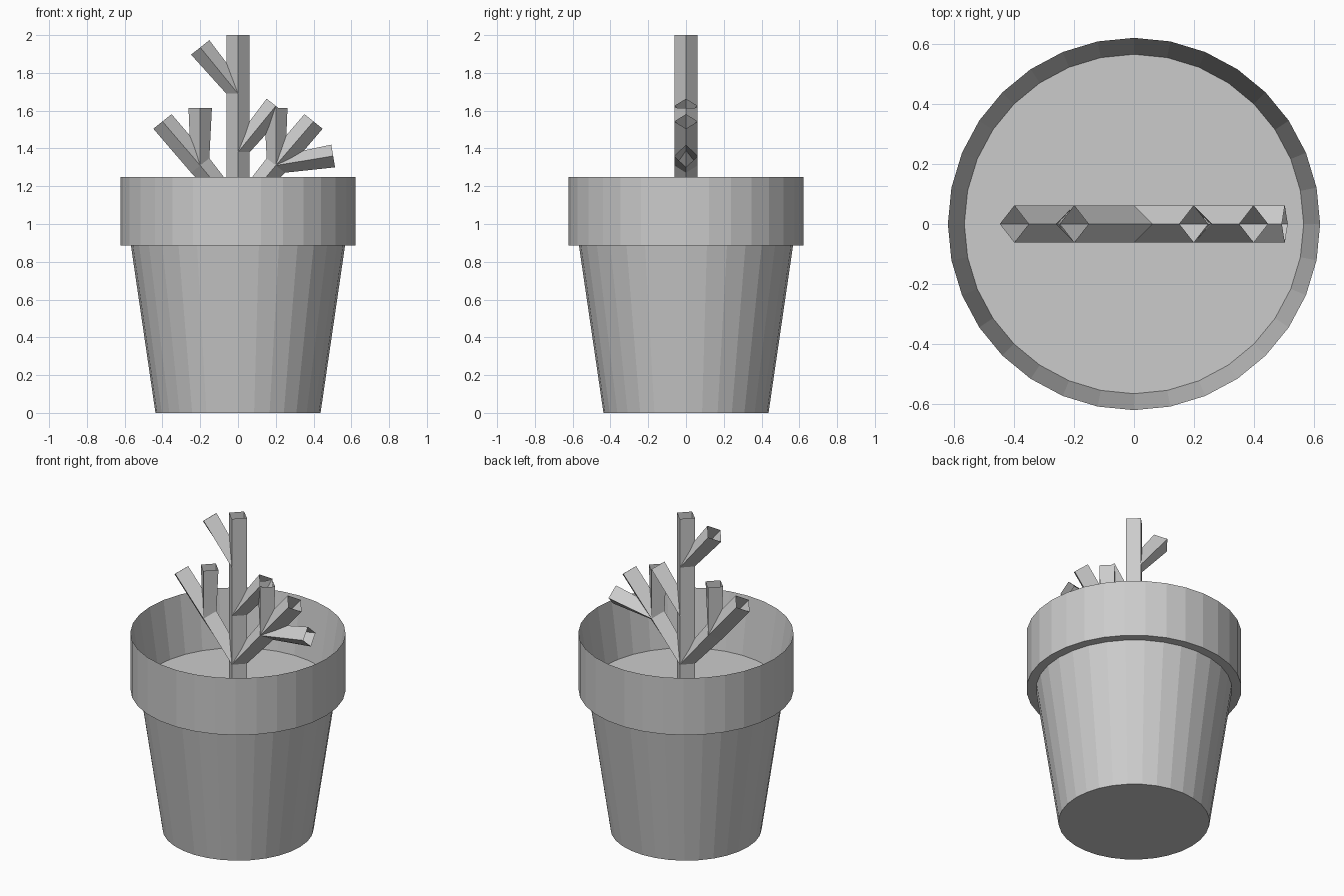
import bpy, bmesh
from math import sin, cos, pi

if "Cube" in bpy.data.objects:
    bpy.data.objects.remove(bpy.data.objects["Cube"])

SIDES = 32


def make_object(name, bm):
    mesh = bpy.data.meshes.new(name)
    bm.to_mesh(mesh)
    bm.free()
    obj = bpy.data.objects.new(name, mesh)
    bpy.context.collection.objects.link(obj)
    return obj


def circle(bm, r, z):
    return [bm.verts.new((r * cos(2 * pi * i / SIDES), r * sin(2 * pi * i / SIDES), z))
            for i in range(SIDES)]


def bridge(bm, a, b):
    n = len(a)
    for i in range(n):
        j = (i + 1) % n
        bm.faces.new((a[i], a[j], b[j], b[i]))


# Pot: tapered body, stepped rim and thin inner wall
bm = bmesh.new()
profile = [(0.437, 0), (0.567, 0.887), (0.622, 0.887), (0.622, 1.25), (0.567, 0.89)]
rings = [circle(bm, r, z) for r, z in profile]
for a, b in zip(rings, rings[1:]):
    bridge(bm, a, b)
bm.faces.new(rings[0][::-1])
make_object("pot", bm)

# Soil disc
bm = bmesh.new()
bm.faces.new(circle(bm, 0.567, 0.89))
make_object("soil", bm)

# Plant: open diamond tubes; each ring is (centre x, z, half-axis x, z)
W = 0.062


def tube(name, stations):
    bm = bmesh.new()
    rings = []
    for x, z, ax, az in stations:
        rings.append([bm.verts.new(p) for p in (
            (x + ax, 0, z + az), (x, W, z), (x - ax, 0, z - az), (x, -W, z))])
    for a, b in zip(rings, rings[1:]):
        bridge(bm, a, b)
    make_object(name, bm)


# Main stem
tube("stem", [(0, z, W, 0) for z in (0.885, 1.07, 1.38, 1.69, 2.0)])

# Side branches share the ring of the stem joint they grow from
for s, side in ((-1, "left"), (1, "right")):
    def level(x, z):
        return (s * x, z, W, 0)

    def tilted(x, z):
        return (s * x, z, W * 0.78, -s * W * 0.62)

    z0 = 1.69 if s < 0 else 1.38
    tube(side + "_upper_branch", [level(0, z0), tilted(0.2, z0 + 0.245)])
    tube(side + "_lower_branch", [level(0, 1.07), tilted(0.2, 1.31), tilted(0.4, 1.543)])
    tube(side + "_upright_twig", [tilted(0.2, 1.31), level(0.2, 1.615)])

# Extra low twig on the right
tube("right_low_twig", [(0.2, 1.31, W * 0.78, -W * 0.62), (0.504, 1.36, 0.01, -0.06)])
